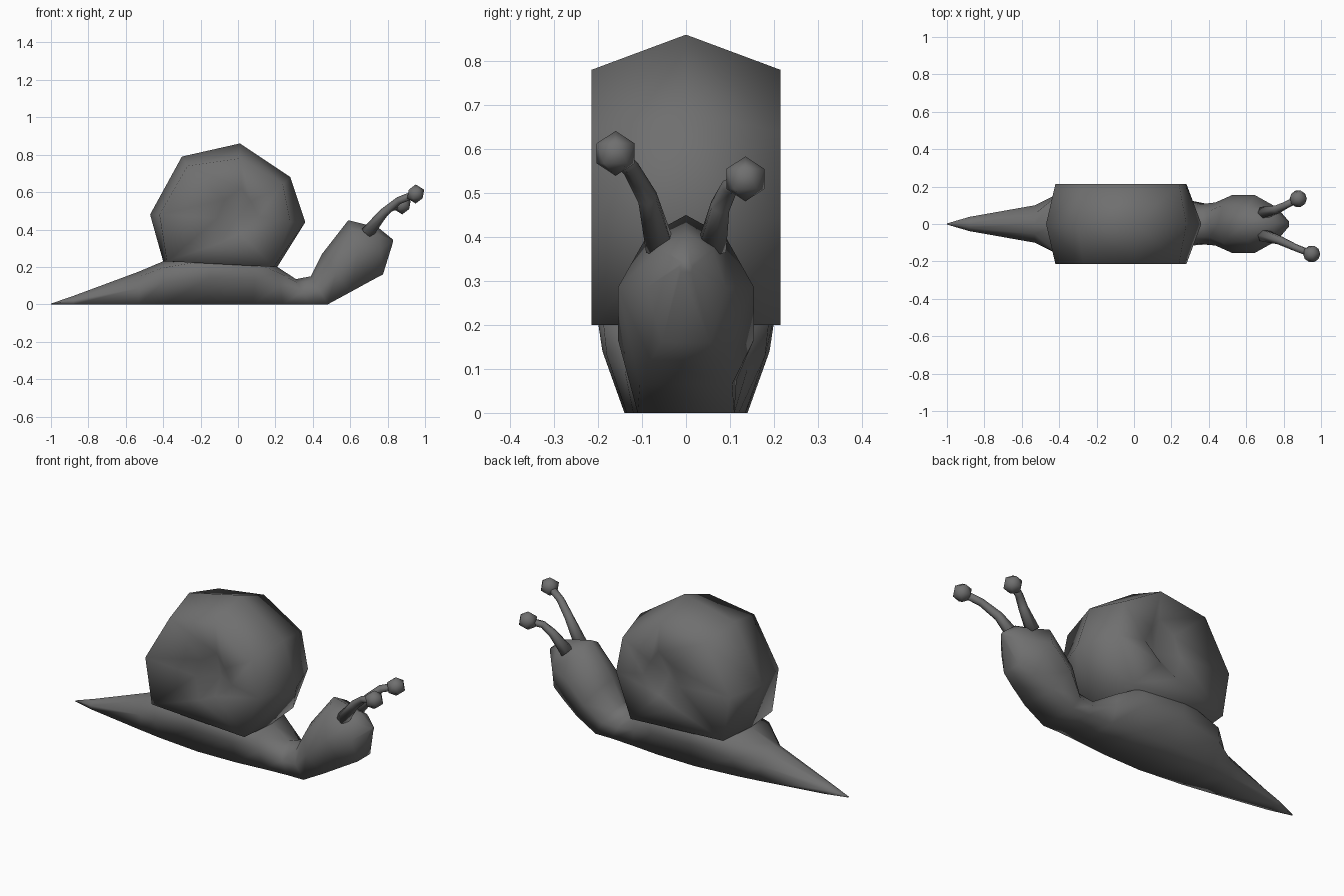
import bpy, bmesh
from mathutils import Vector

if "Cube" in bpy.data.objects:
    bpy.data.objects.remove(bpy.data.objects["Cube"])

grey = bpy.data.materials.new("dark_grey")
grey.diffuse_color = (0.16, 0.16, 0.16, 1)
grey.use_nodes = True
grey.node_tree.nodes["Principled BSDF"].inputs["Base Color"].default_value = grey.diffuse_color


def finish(bm, name):
    bmesh.ops.recalc_face_normals(bm, faces=bm.faces)
    mesh = bpy.data.meshes.new(name)
    bm.to_mesh(mesh)
    bm.free()
    mesh.materials.append(grey)
    for p in mesh.polygons:
        p.use_smooth = True
    obj = bpy.data.objects.new(name, mesh)
    bpy.context.collection.objects.link(obj)
    return obj


def bridge(bm, a, b):
    n = len(a)
    for i in range(n):
        j = (i + 1) % n
        bm.faces.new((a[i], a[j], b[j], b[i]))


def loft(bm, sections):
    rings = [[bm.verts.new(p) for p in s] for s in sections]
    for a, b in zip(rings, rings[1:]):
        bridge(bm, a, b)
    bm.faces.new(rings[0])
    bm.faces.new(rings[-1])


# Body: bottom x, z, top x, z, then half widths at the sole, middle and upper side
BODY = [
    (-1.00, 0, -1.00, 0.004, 0.003, 0.003, 0.002),
    (-0.88, 0, -0.88, 0.045, 0.035, 0.038, 0.02),
    (-0.53, 0, -0.53, 0.175, 0.095, 0.10, 0.055),
    (-0.40, 0, -0.40, 0.23, 0.115, 0.165, 0.16),
    (-0.15, 0, -0.15, 0.28, 0.14, 0.19, 0.205),
    (0.08, 0, 0.10, 0.26, 0.135, 0.18, 0.19),
    (0.24, 0, 0.21, 0.20, 0.12, 0.14, 0.13),
    (0.38, 0, 0.31, 0.135, 0.11, 0.105, 0.07),
    (0.48, 0, 0.39, 0.15, 0.11, 0.115, 0.07),
    (0.60, 0.065, 0.45, 0.27, 0.105, 0.155, 0.10),
    (0.70, 0.12, 0.59, 0.45, 0.08, 0.155, 0.09),
    (0.775, 0.16, 0.75, 0.41, 0.055, 0.09, 0.06),
    (0.825, 0.32, 0.83, 0.345, 0.012, 0.015, 0.01),
]


def body_section(bx, bz, tx, tz, w0, w1, w2):
    b, t = Vector((bx, 0, bz)), Vector((tx, 0, tz))
    side = [(0, w0), (0.5, w1), (0.85, w2)]
    right = [b.lerp(t, f) + Vector((0, -w, 0)) for f, w in side]
    left = [b.lerp(t, f) + Vector((0, w, 0)) for f, w in reversed(side)]
    return right + [t] + left


bm = bmesh.new()
loft(bm, [body_section(*s) for s in BODY])
finish(bm, "body")

# Shell: ridge loop, wide side loops, and a dent in the middle of each side
RIDGE = [(0.01, 0.86), (0.28, 0.68), (0.36, 0.44), (0.21, 0.20),
         (-0.40, 0.23), (-0.47, 0.48), (-0.30, 0.79)]
SIDE = [(0.01, 0.78), (0.24, 0.64), (0.28, 0.44), (0.19, 0.20),
        (-0.38, 0.23), (-0.42, 0.48), (-0.27, 0.74)]
DENT = [(0.02, 0.62), (0.07, 0.55), (0.11, 0.47), (0.01, 0.38),
        (-0.09, 0.33), (-0.11, 0.46), (-0.07, 0.56)]

bm = bmesh.new()
ridge = [bm.verts.new((x, 0, z)) for x, z in RIDGE]
for s in (-1, 1):
    side = [bm.verts.new((x, s * 0.215, z)) for x, z in SIDE]
    dent = [bm.verts.new((x, s * 0.215, z)) for x, z in DENT]
    bridge(bm, ridge, side)
    bridge(bm, side, dent)
    centre = bm.verts.new((0.0, s * 0.15, 0.47))
    for i in range(7):
        bm.faces.new((dent[i], dent[(i + 1) % 7], centre))
finish(bm, "shell")


# Eye stalks: bent six-sided tubes with a knob at the end
def stalk(name, path, radii):
    pts = [Vector(p) for p in path]
    sections = []
    for i, p in enumerate(pts):
        d = (pts[min(i + 1, len(pts) - 1)] - pts[max(i - 1, 0)]).normalized()
        u = d.cross(Vector((0, 1, 0))).normalized()
        v = d.cross(u)
        r = radii[i]
        ring = [(1, 0), (0.5, 0.87), (-0.5, 0.87), (-1, 0), (-0.5, -0.87), (0.5, -0.87)]
        sections.append([p + r * (a * u + b * v) for a, b in ring])
    bm = bmesh.new()
    loft(bm, sections)
    finish(bm, name + "_stalk")
    bm = bmesh.new()
    bmesh.ops.create_icosphere(bm, subdivisions=1, radius=0.051)
    bmesh.ops.translate(bm, vec=pts[-1], verts=bm.verts)
    finish(bm, name + "_eye")


RADII = (0.036, 0.024, 0.02, 0.02)
stalk("right", [(0.69, -0.06, 0.38), (0.78, -0.088, 0.49),
                (0.86, -0.125, 0.555), (0.95, -0.16, 0.59)], RADII)
stalk("left", [(0.69, 0.06, 0.38), (0.765, 0.078, 0.47),
               (0.81, 0.10, 0.515), (0.878, 0.135, 0.532)], RADII)
